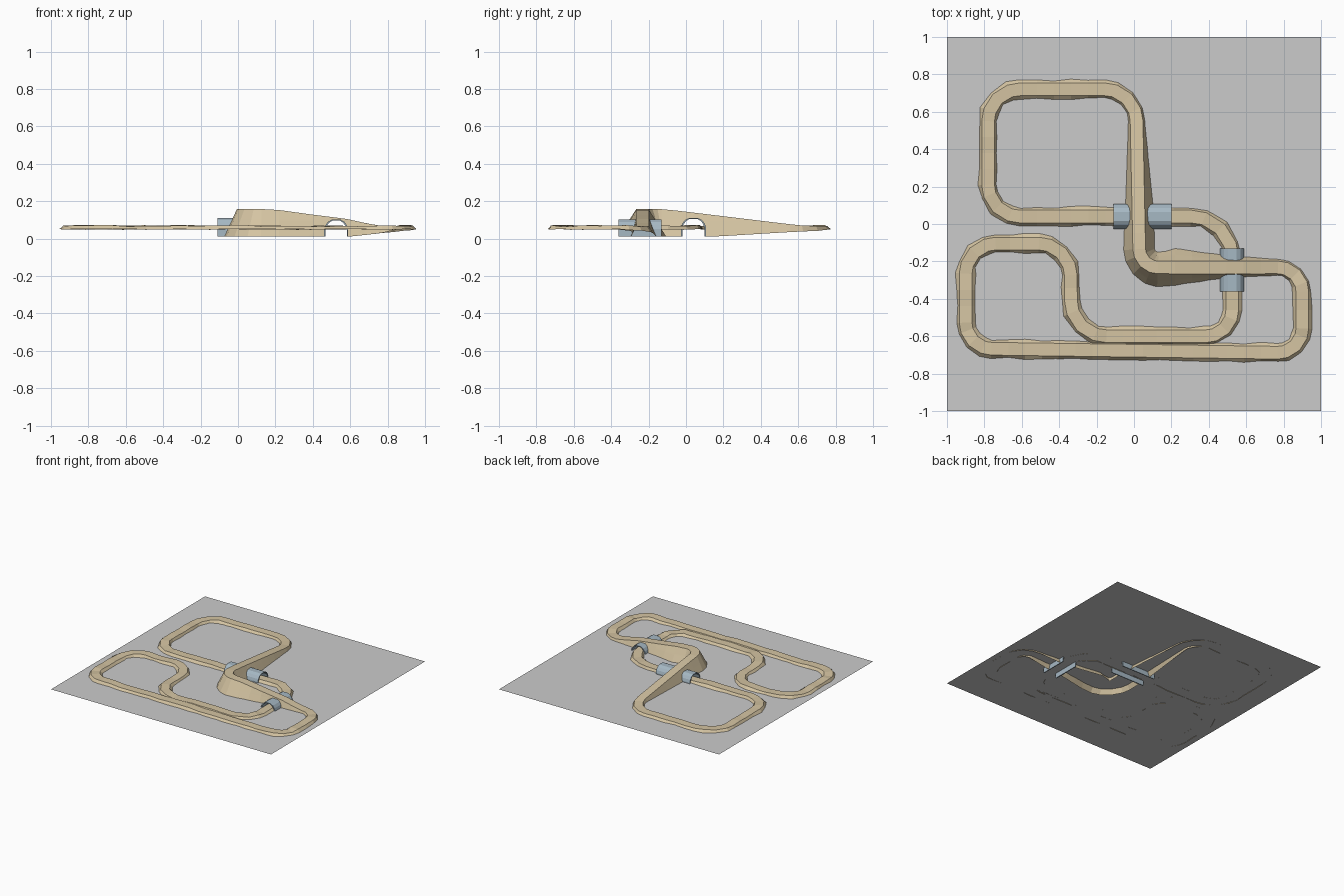
import bpy, bmesh, math, random
from mathutils import Vector

if "Cube" in bpy.data.objects:
    bpy.data.objects.remove(bpy.data.objects["Cube"])

random.seed(4)


def material(name, rgb):
    m = bpy.data.materials.new(name)
    m.diffuse_color = (*rgb, 1)
    m.use_nodes = True
    m.node_tree.nodes["Principled BSDF"].inputs["Base Color"].default_value = m.diffuse_color
    return m


def add_object(name, bm, mat=None):
    me = bpy.data.meshes.new(name)
    bm.to_mesh(me)
    bm.free()
    ob = bpy.data.objects.new(name, me)
    bpy.context.collection.objects.link(ob)
    if mat:
        me.materials.append(mat)
    return ob


def interp(table, s):
    if s <= table[0][0]:
        return table[0][1]
    for (s0, v0), (s1, v1) in zip(table, table[1:]):
        if s <= s1:
            return v0 + (v1 - v0) * (s - s0) / (s1 - s0)
    return table[-1][1]


TAN = material("sand", (0.66, 0.55, 0.36))
BLUE = material("tunnel_blue", (0.38, 0.48, 0.55))

# Circuit corners in driving order: x, y, corner radius
corners = [(-0.78, 0.72, .17), (0.01, 0.72, .17), (0.03, -0.232, .10),
           (0.90, -0.232, .13), (0.90, -0.69, .13), (-0.90, -0.665, .14),
           (-0.90, -0.105, .16), (-0.34, -0.105, .17), (-0.335, -0.60, .19),
           (0.525, -0.60, .14), (0.525, 0.04, .22), (-0.78, 0.04, .17)]
APEX = 2


def circuit():
    """Rounded centre line as points, plus the index of the bridge bend."""
    pts, apex, n = [], 0, len(corners)
    for i, (x, y, r) in enumerate(corners):
        c = Vector((x, y))
        a = (Vector(corners[i - 1][:2]) - c).normalized()
        b = (Vector(corners[(i + 1) % n][:2]) - c).normalized()
        half = a.angle(b) / 2
        t = r / math.tan(half)
        mid = c + (a + b).normalized() * (r / math.sin(half))
        p, q = c + a * t, c + b * t
        if pts:  # straight before this bend
            last = pts[-1]
            k = max(1, round((p - last).length / 0.09))
            pts += [last.lerp(p, j / k) for j in range(1, k)]
        for j in range(5):
            d = (p - mid).lerp(q - mid, j / 4).normalized() * r
            pts.append(mid + d)
            if i == APEX and j == 2:
                apex = len(pts) - 1
    last, first = pts[-1], pts[0]
    k = round((first - last).length / 0.09)
    pts += [last.lerp(first, j / k) for j in range(1, k)]
    return pts, apex


# Bridge tables against distance from the bend: deck height, foot height, foot offsets
DECK = [(-1.0, .067), (-.82, .07), (-.1, .157), (.13, .158), (.42, .118), (.5, .112), (.7, .067)]
FOOT = [(-1.0, .049), (-.6, .025), (-.35, .01), (.55, .01), (.8, .04), (.9, .049)]
INNER = [(-.9, .046), (-.75, .05), (-.28, .105), (-.1, .10), (.08, .10), (.15, .13), (.42, .085), (.8, .046)]
OUTER = [(-.9, .046), (-.75, .05), (-.2, .095), (-.02, .105), (.1, .135), (.42, .07), (.8, .046)]

pts, apex = circuit()
n = len(pts)
dist = [0.0]
for i in range(n - 1):
    dist.append(dist[-1] + (pts[i + 1] - pts[i]).length)

# Cross-section at each station: inner foot, inner edge, outer edge, outer foot
rows = []
for i, p in enumerate(pts):
    s = dist[i] - dist[apex]
    tan = (pts[(i + 1) % n] - pts[i - 1]).normalized()
    left = Vector((-tan.y, tan.x))
    on_bridge = -0.85 < s < 0.8
    j = 0 if on_bridge else 1
    z = interp(DECK, s) + j * random.uniform(-.003, .005)

    def at(off, h):
        q = p + left * off
        return Vector((q.x, q.y, h))

    def foot():
        return interp(FOOT, s) + j * random.uniform(-.002, .003)

    def wide():
        return j * random.uniform(-.003, .010)

    rows.append((s, [at(interp(INNER, s) + wide(), foot()), at(.034, z),
                     at(-.034, z), at(-interp(OUTER, s) - wide(), foot())]))


def strip(section):
    bm = bmesh.new()
    vs = [[bm.verts.new(v) for v in r[1]] for r in section]
    for a, b in zip(vs, vs[1:]):
        for k in range(3):
            bm.faces.new((a[k], a[k + 1], b[k + 1], b[k]))
    return bm


i0 = next(i for i, r in enumerate(rows) if r[0] > -0.88)
i1 = next(i for i, r in enumerate(rows) if r[0] > 0.8)
add_object("ground_track", strip(rows[i1:] + rows[:i0 + 1]), TAN)
bridge = strip(rows[i0:i1 + 1])

# Arched outline: half width across, height up
ARCH = [(-1, .01), (-1, .055), (-.9, .075), (-.68, .094), (-.35, .106),
        (.35, .106), (.68, .094), (.9, .075), (1, .055), (1, .01)]


def tunnel(name, axis, centre, lo, hi, half, dz):
    def place(u, t, z):
        return Vector((t, centre + u, z)) if axis == 'x' else Vector((centre + u, t, z))

    # Shell of the tunnel
    bm = bmesh.new()
    outer = [(u * half, z + (dz if z > .02 else 0)) for u, z in ARCH]
    inner = [(u * (half - .007), z + (dz - .006 if z > .02 else 0)) for u, z in ARCH]
    ring = outer + inner[::-1]
    ends = [[bm.verts.new(place(u, t, z)) for u, z in ring] for t in (lo, hi)]
    m = len(ring)
    for k in range(m):
        l = (k + 1) % m
        bm.faces.new((ends[0][k], ends[0][l], ends[1][l], ends[1][k]))
    for e in ends:
        for k in range(len(ARCH) - 1):
            bm.faces.new((e[k], e[k + 1], e[m - 2 - k], e[m - 1 - k]))
    bmesh.ops.recalc_face_normals(bm, faces=bm.faces[:])
    add_object(name, bm, BLUE)

    # Matching opening through the embankment
    planes = []
    for (u0, z0), (u1, z1) in zip(inner, inner[1:]):
        du, dzz = u1 - u0, z1 - z0
        planes.append((place(u0, 0, z0), (place(-dzz, 0, du) - place(0, 0, 0)).normalized()))
    for co, no in planes:
        bmesh.ops.bisect_plane(bridge, geom=bridge.verts[:] + bridge.edges[:] + bridge.faces[:],
                               dist=1e-6, plane_co=co, plane_no=no)
    hole = [f for f in bridge.faces
            if all((f.calc_center_median() - co).dot(no) < 0 for co, no in planes)]
    bmesh.ops.delete(bridge, geom=hole, context='FACES')


tunnel("long_tunnel", 'x', 0.04, -0.11, 0.20, 0.067, .005)
tunnel("short_tunnel", 'y', 0.525, -0.36, -0.13, 0.064, -.004)
add_object("bridge_embankment", bridge, TAN)

# Ground sheet
bm = bmesh.new()
bmesh.ops.create_grid(bm, x_segments=1, y_segments=1, size=1)
add_object("ground_sheet", bm).location.z = 0.05
